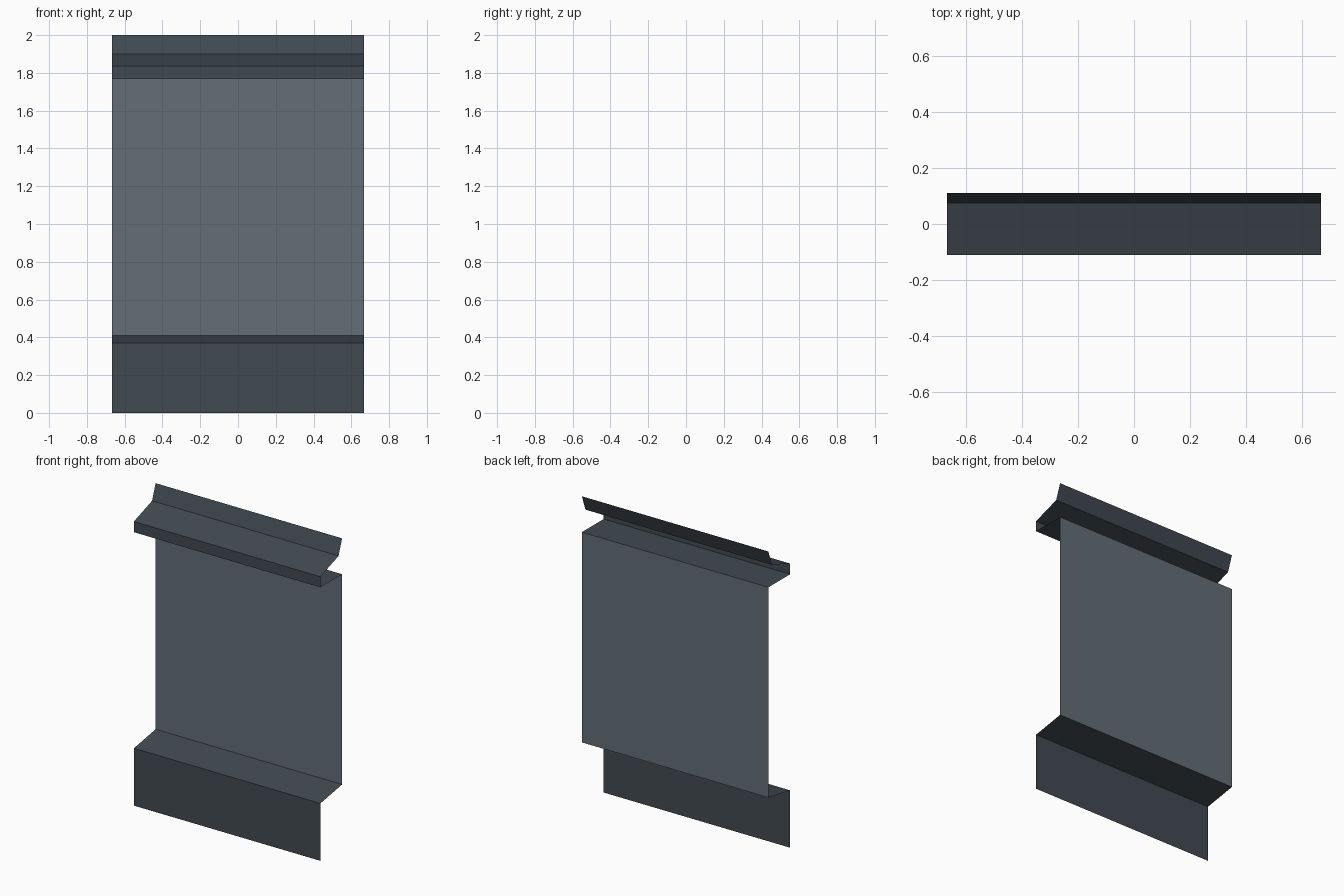
import bpy

if "Cube" in bpy.data.objects:
    bpy.data.objects.remove(bpy.data.objects["Cube"])

HALF = 0.667  # half width along x


def material(name, rgb):
    m = bpy.data.materials.new(name)
    m.diffuse_color = (*rgb, 1.0)
    m.use_nodes = True
    m.node_tree.nodes["Principled BSDF"].inputs["Base Color"].default_value = m.diffuse_color
    return m


frame_dark = material("dark slate metal", (0.052, 0.068, 0.082))
panel_grey = material("grey panel", (0.122, 0.157, 0.180))


def sheet(name, profile, mat):
    """Extrude an open (y, z) profile across the full width as a thin sheet."""
    n = len(profile)
    verts = [(x, y, z) for x in (-HALF, HALF) for y, z in profile]
    faces = [(i, i + n, i + n + 1, i + 1) for i in range(n - 1)]
    mesh = bpy.data.meshes.new(name)
    mesh.from_pydata(verts, [], faces)
    mesh.materials.append(mat)
    obj = bpy.data.objects.new(name, mesh)
    bpy.context.collection.objects.link(obj)


# Skirting and sloping ledge
sheet("lower_skirting", [(-0.111, 0), (-0.111, 0.371), (0.111, 0.409)], frame_dark)
# Large recessed panel
sheet("wall_panel", [(0.111, 0.409), (0.111, 1.768)], panel_grey)
# Soffit, lip, sloping top and leaning upper strip
sheet("upper_cornice", [(0.111, 1.768), (-0.111, 1.768), (-0.111, 1.837),
                        (0.075, 1.90), (0.111, 2.0)], frame_dark)
